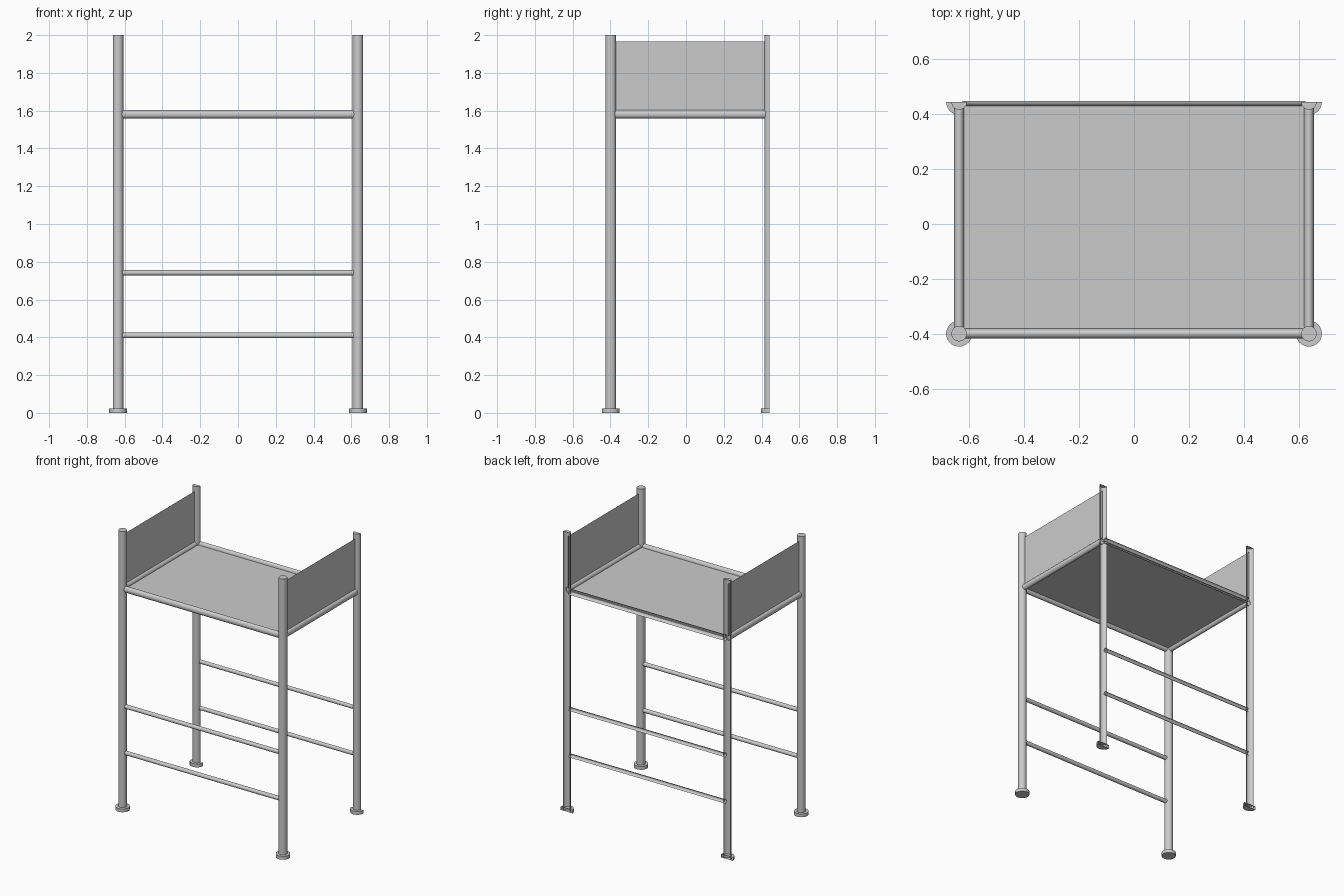
import bpy, bmesh, math
from mathutils import Vector

if "Cube" in bpy.data.objects:
    bpy.data.objects.remove(bpy.data.objects["Cube"])

X, Y, Z = Vector((1, 0, 0)), Vector((0, 1, 0)), Vector((0, 0, 1))


def finish(name, bm):
    me = bpy.data.meshes.new(name)
    bm.to_mesh(me)
    bm.free()
    ob = bpy.data.objects.new(name, me)
    bpy.context.collection.objects.link(ob)
    bpy.ops.object.select_all(action='DESELECT')
    ob.select_set(True)
    bpy.context.view_layer.objects.active = ob
    bpy.ops.object.shade_smooth_by_angle(angle=math.radians(40))
    return ob


def tube(name, start, u, v, length, ru, rv, half=False, caps=True):
    """Extruded ellipse along u x v; half keeps only the -u side, left open."""
    n = 16 if half else 32
    a0, sweep = (math.pi / 2, math.pi) if half else (0, 2 * math.pi)
    count = n + 1 if half else n
    w = u.cross(v)
    bm = bmesh.new()
    rings = []
    for d in (0, length):
        ring = []
        for i in range(count):
            a = a0 + sweep * i / n
            ring.append(bm.verts.new(Vector(start) + w * d + u * ru * math.cos(a) + v * rv * math.sin(a)))
        rings.append(ring)
    lo, hi = rings
    for i in range(n):
        j = (i + 1) % count
        bm.faces.new((lo[i], lo[j], hi[j], hi[i]))
    if caps:
        bm.faces.new(lo[::-1])
        bm.faces.new(hi)
    return finish(name, bm)


def sheet(name, corner, e1, e2):
    bm = bmesh.new()
    c = Vector(corner)
    bm.faces.new([bm.verts.new(p) for p in (c, c + e1, c + e1 + e2, c + e2)])
    return finish(name, bm)


LEG_X, FRONT, BACK = 0.635, -0.398, 0.446

# Legs and round feet; the back ones are open half shells
for sx, side in ((-1, "left"), (1, "right")):
    for y, end, half in ((FRONT, "front", False), (BACK - 0.003, "back", True)):
        tube(f"{end}_{side}_leg", (sx * LEG_X, y, 0), Y, -X, 2.0, 0.028, 0.028, half)
        tube(f"{end}_{side}_foot", (sx * LEG_X, y, 0), Y, -X, 0.024, 0.047, 0.047, half)

# Long rails: two thin stretchers and a thick frame rail, front and back
for y, end, half in ((FRONT, "front", False), (BACK, "back", True)):
    for z, part, ry, rz in ((0.41, "lower_stretcher", 0.0145, 0.0145),
                            (0.742, "upper_stretcher", 0.0145, 0.0145),
                            (1.581, "frame_rail", 0.018, 0.022)):
        tube(f"{end}_{part}", (-0.622, y, z), Y, Z, 1.244, ry, rz, half, caps=False)

# Side frame rails and upright side panels
for sx, side in ((-1, "left"), (1, "right")):
    tube(f"{side}_frame_rail", (sx * LEG_X, -0.385, 1.581), Z, X, 0.81, 0.022, 0.018, caps=False)
    sheet(f"{side}_panel", (sx * LEG_X, -0.385, 1.59), Y * 0.815, Z * 0.375)

# Platform sheet
sheet("platform", (-0.625, FRONT + 0.01, 1.581), X * 1.25, Y * (BACK - FRONT - 0.02))
